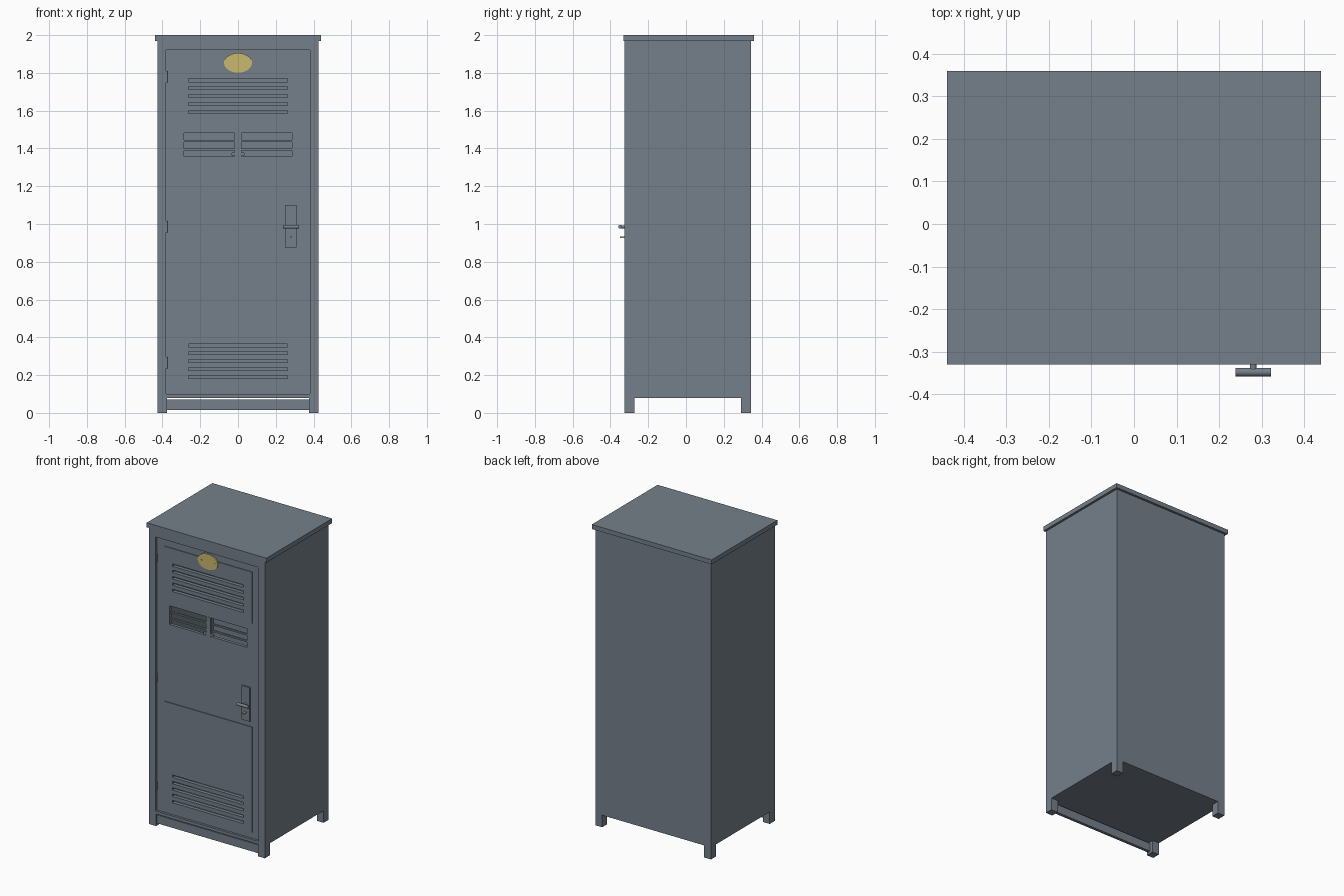
import bpy
import math
from mathutils import Vector

cube = bpy.data.objects.get("Cube")
if cube:
    bpy.data.objects.remove(cube, do_unlink=True)


def material(name, rgb):
    m = bpy.data.materials.new(name)
    m.use_nodes = True
    m.diffuse_color = (*rgb, 1)
    bsdf = next(n for n in m.node_tree.nodes if n.type == "BSDF_PRINCIPLED")
    bsdf.inputs["Base Color"].default_value = (*rgb, 1)
    return m


STEEL = material("blue_grey_steel", (0.178, 0.216, 0.254))
BRASS = material("brass", (0.578, 0.479, 0.156))


def box(name, x, y, z, mat=STEEL):
    """Box from (min, max) ranges on each axis."""
    bpy.ops.mesh.primitive_cube_add(size=1)
    o = bpy.context.object
    o.name = name
    mid = Vector([(a + b) / 2 for a, b in (x, y, z)])
    size = Vector([b - a for a, b in (x, y, z)])
    for v in o.data.vertices:
        v.co = v.co * size + mid
    o.data.materials.append(mat)
    return o


def rod(name, center, radius, length, axis, mat=STEEL, sides=24):
    turn = {"x": (0, math.pi / 2, 0), "y": (math.pi / 2, 0, 0), "z": (0, 0, 0)}[axis]
    bpy.ops.mesh.primitive_cylinder_add(vertices=sides, radius=radius, depth=length,
                                        location=center, rotation=turn)
    o = bpy.context.object
    o.name = name
    o.data.materials.append(mat)
    bpy.ops.object.shade_smooth_by_angle(angle=math.radians(40))
    return o


def cut(target, cutters):
    for c in cutters:
        mod = target.modifiers.new("opening", "BOOLEAN")
        mod.operation = "DIFFERENCE"
        mod.solver = "EXACT"
        mod.object = c
        bpy.context.view_layer.objects.active = target
        bpy.ops.object.modifier_apply(modifier=mod.name)


W, FRONT, BACK = 0.425, -0.325, 0.345
FLOOR, TOP, SHEET = 0.08, 1.97, 0.015
DOOR_W, DOOR_Z = 0.38, (0.10, 1.92)
DOOR_Y = (-0.31, -0.29)

# Hollow cabinet: lid, back, floor and sides
box("lid", (-0.44, 0.44), (-0.33, 0.36), (TOP, 2.0))
box("back_panel", (-W + SHEET, W - SHEET), (BACK - SHEET, BACK), (FLOOR, TOP))
box("floor_panel", (-W + SHEET, W - SHEET), (-0.29, BACK - SHEET), (FLOOR, FLOOR + SHEET))
for side, s in (("left", 1), ("right", -1)):
    box(side + "_side_panel", sorted((s * (W - SHEET), s * W)), (-0.29, BACK), (FLOOR, TOP))
    box(side + "_frame_stile", sorted((s * DOOR_W, s * W)), (FRONT, -0.29), (FLOOR, TOP))
    for end, y in (("front", (FRONT, -0.272)), ("back", (0.292, BACK))):
        box(f"{side}_{end}_foot", sorted((s * 0.375, s * W)), y, (0, FLOOR))

# Front frame rails and the kick bar between the front feet
box("top_frame_rail", (-DOOR_W, DOOR_W), (FRONT, -0.29), (DOOR_Z[1], TOP))
box("bottom_frame_rail", (-DOOR_W, DOOR_W), (FRONT, -0.29), (FLOOR, DOOR_Z[0]))
box("kick_bar", (-0.375, 0.375), (-0.315, -0.295), (0.015, 0.07))

# Door with raised panels, pierced by vent slots and a window
door = box("door", (-DOOR_W, DOOR_W), DOOR_Y, DOOR_Z)
upper = box("upper_door_panel", (-0.325, 0.325), (-0.315, DOOR_Y[0]), (1.53, 1.87))
lower = box("lower_door_panel", (-0.325, 0.325), (-0.315, DOOR_Y[0]), (0.14, 0.84))


def slots(top):
    rows = [top - i * 0.042 for i in range(5)]
    return [box("slot_cutter", (-0.262, 0.262), (-0.4, -0.2), (z - 0.008, z + 0.008))
            for z in rows]


upper_slots, lower_slots = slots(1.761), slots(0.358)
window = box("window_cutter", (-0.285, 0.285), (-0.4, -0.2), (1.358, 1.482))
cut(upper, upper_slots)
cut(lower, lower_slots)
cut(door, upper_slots + lower_slots + [window])
for c in upper_slots + lower_slots + [window]:
    bpy.data.objects.remove(c, do_unlink=True)

# Window bars and the small clips beside the upright
for i, z in enumerate((1.395, 1.439)):
    box(f"window_bar_{i + 1}", (-0.285, 0.285), (-0.306, -0.294), (z - 0.005, z + 0.005))
box("window_upright", (-0.018, 0.018), (-0.312, -0.298), (1.358, 1.482))
for side, s in (("left", 1), ("right", -1)):
    rod(side + "_window_clip", (s * 0.026, -0.305, 1.37), 0.01, 0.014, "y")

# Hinges
for i, z in enumerate((0.265, 0.985, 1.78)):
    rod(f"hinge_{i + 1}", (-0.379, -0.315, z), 0.006, 0.06, "z", sides=12)

# Handle, lock plate and key
box("lock_plate", (0.25, 0.31), (-0.321, DOOR_Y[0]), (0.875, 1.10))
rod("handle_stem", (0.28, -0.33, 0.985), 0.008, 0.03, "y")
rod("handle_grip", (0.28, -0.348, 0.985), 0.01, 0.084, "x")
box("key", (0.274, 0.286), (-0.35, -0.321), (0.927, 0.933), BRASS)

# Oval badge with two rivets
badge = rod("badge", (0, -0.314, 1.853), 0.074, 0.008, "y", BRASS, 48)
badge.scale.y = 0.7
for side, s in (("left", 1), ("right", -1)):
    rod(side + "_badge_rivet", (s * 0.047, -0.319, 1.855), 0.005, 0.004, "y", BRASS, 12)
